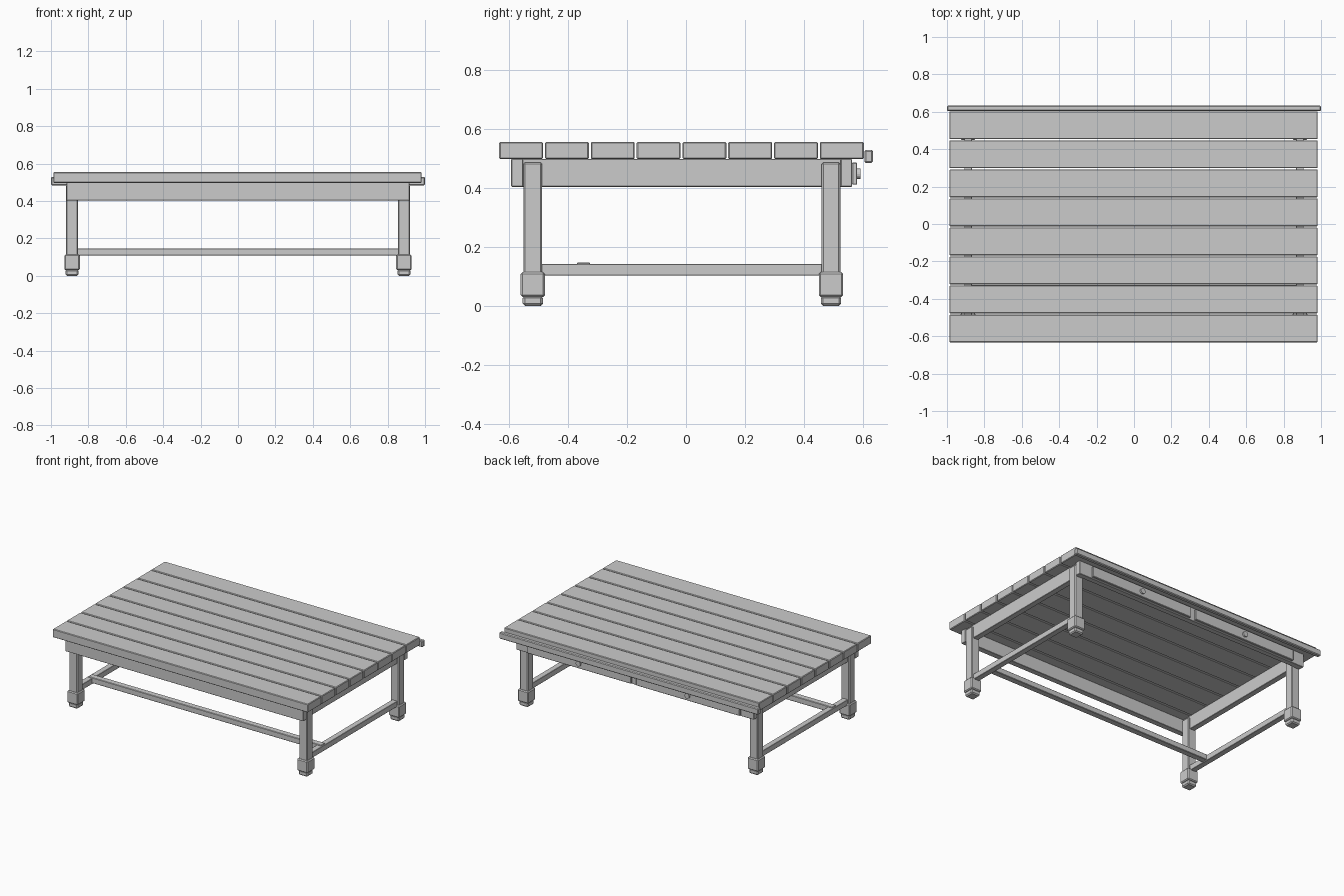
import bpy
import math

if "Cube" in bpy.data.objects:
    bpy.data.objects.remove(bpy.data.objects["Cube"])

grey = bpy.data.materials.new("painted grey")
grey.diffuse_color = (0.6, 0.6, 0.6, 1)
grey.use_nodes = True
grey.node_tree.nodes["Principled BSDF"].inputs["Base Color"].default_value = grey.diffuse_color


def finish(ob, name, bevel=0.0, segments=1):
    ob.name = name
    ob.data.materials.append(grey)
    if bevel:
        mod = ob.modifiers.new("soft edges", 'BEVEL')
        mod.width = bevel
        mod.segments = segments
    return ob


def box(name, x, y, z, bevel=0.003):
    """Box from (min, max) pairs on each axis."""
    bpy.ops.mesh.primitive_cube_add(size=1)
    ob = bpy.context.object
    for v in ob.data.vertices:
        v.co = [lo + (c + 0.5) * (hi - lo) for c, (lo, hi) in zip(v.co, (x, y, z))]
    return finish(ob, name, bevel)


# Tabletop planks
for i in range(8):
    y0 = -0.633 + i * 0.1552
    box("top_plank", (-0.987, 0.982), (y0, y0 + 0.149), (0.497, 0.555), 0.004)

# Rounded trim strip along the back edge of the top
box("back_trim", (-1, 1), (0.604, 0.633), (0.484, 0.528), 0.005)

# Apron frame under the top
box("front_apron", (-0.917, 0.917), (-0.592, -0.552), (0.403, 0.497), 0.002)
box("back_apron", (-0.917, 0.917), (0.524, 0.562), (0.403, 0.497), 0.002)
for s in (-1, 1):
    xs = sorted((s * 0.867, s * 0.907))
    box("side_apron", xs, (-0.592, 0.562), (0.403, 0.497), 0.002)

# Drawer fronts and round knobs on the back
for s in (-1, 1):
    box("drawer_front", sorted((s * 0.02, s * 0.82)), (0.562, 0.580), (0.41, 0.485))
    bpy.ops.mesh.primitive_cylinder_add(vertices=16, radius=0.018, depth=0.012,
                                        location=(s * 0.42, 0.585, 0.447),
                                        rotation=(math.pi / 2, 0, 0))
    finish(bpy.context.object, "drawer_knob")

# Legs with square foot blocks and smaller tapered pads
for sx in (-1, 1):
    for yc in (-0.519, 0.491):
        xc = sx * 0.887

        def post(name, half, z, bevel):
            return box(name, (xc - half, xc + half), (yc - half, yc + half), z, bevel)

        post("leg", 0.032, (0.10, 0.486), 0.006)
        post("foot_block", 0.041, (0.03, 0.114), 0.006)
        post("foot_pad", 0.034, (0.0, 0.034), 0.007)

# Lower stretchers: one per side, plus a long one resting across them
for s in (-1, 1):
    xs = sorted((s * 0.867, s * 0.907))
    box("side_stretcher", xs, (-0.49, 0.462), (0.102, 0.141), 0.002)
box("long_stretcher", (-0.9, 0.9), (-0.369, -0.325), (0.108, 0.147), 0.003)
